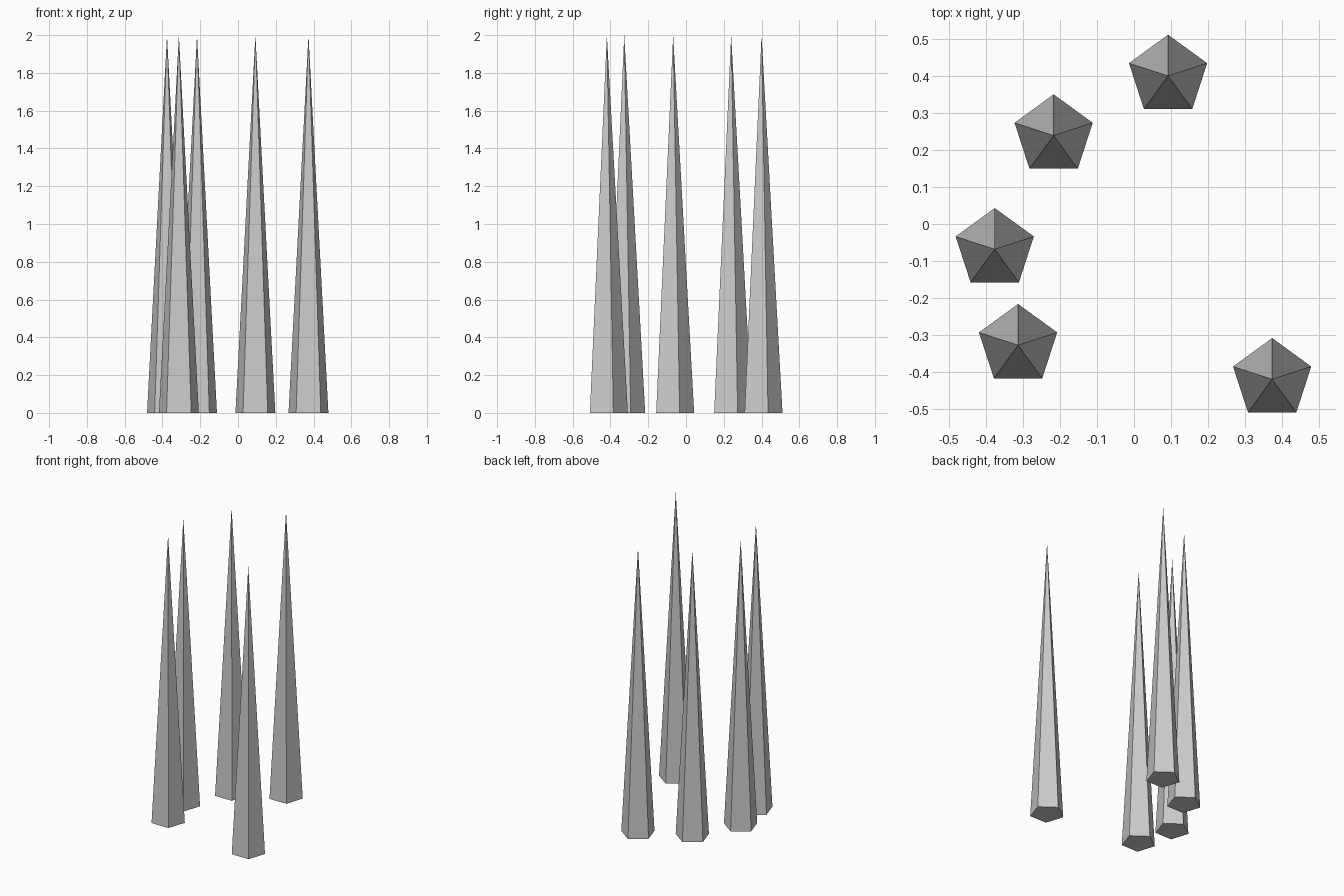
import bpy, bmesh
from math import sin, cos, tau

if "Cube" in bpy.data.objects:
    bpy.data.objects.remove(bpy.data.objects["Cube"])

RADIUS, HEIGHT, SIDES = 0.111, 2.0, 5


def spike(name, x, y):
    """Closed five-sided pyramid with one base corner pointing to the back."""
    bm = bmesh.new()
    base = [bm.verts.new((-RADIUS * sin(tau * i / SIDES), RADIUS * cos(tau * i / SIDES), 0))
            for i in range(SIDES)]
    tip = bm.verts.new((0, 0, HEIGHT))
    bm.faces.new(base[::-1])
    for i in range(SIDES):
        bm.faces.new((base[i], base[(i + 1) % SIDES], tip))
    mesh = bpy.data.meshes.new(name)
    bm.to_mesh(mesh)
    bm.free()
    obj = bpy.data.objects.new(name, mesh)
    obj.location = (x, y, 0)
    bpy.context.collection.objects.link(obj)


# Five identical spikes scattered over the ground
positions = [(0.092, 0.400), (-0.217, 0.239), (-0.376, -0.068),
             (-0.313, -0.327), (0.373, -0.419)]
for n, (x, y) in enumerate(positions, 1):
    spike(f"spike_{n}", x, y)
